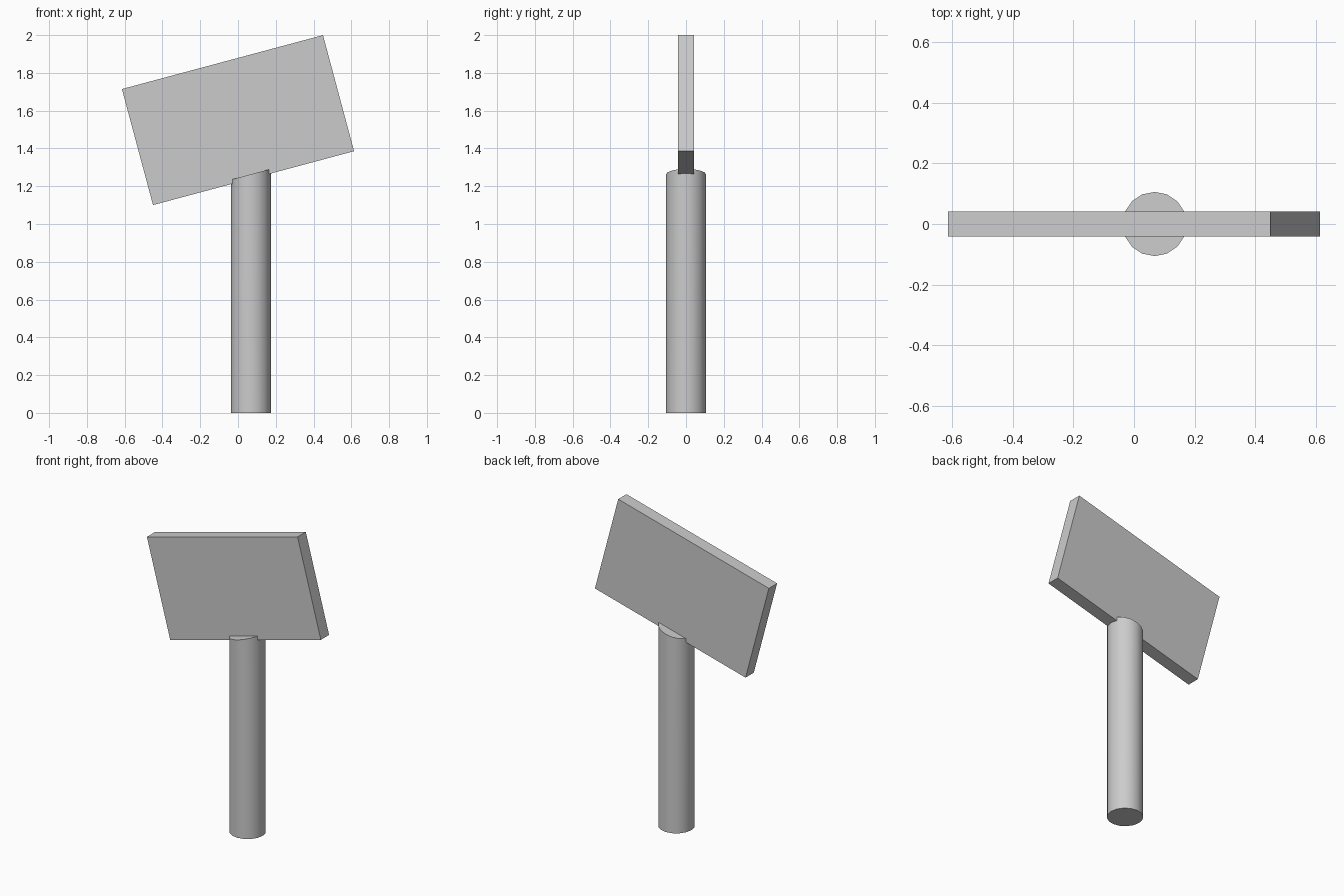
import bpy, math

if "Cube" in bpy.data.objects:
    bpy.data.objects.remove(bpy.data.objects["Cube"])

TILT = math.radians(15)

# Tilted flat board
bpy.ops.mesh.primitive_cube_add(size=1, location=(0, 0, 1.55), rotation=(0, -TILT, 0))
board = bpy.context.object
board.name = "board"
board.scale = (1.102, 0.083, 0.636)
bpy.ops.object.transform_apply(location=False, rotation=True, scale=True)

# Round post, its top end cut parallel to the board
HEIGHT = 1.263
bpy.ops.mesh.primitive_cylinder_add(vertices=16, radius=0.106, depth=HEIGHT,
                                    location=(0.068, 0, HEIGHT / 2))
post = bpy.context.object
post.name = "post"
for v in post.data.vertices:
    if v.co.z > 0:
        v.co.z += v.co.x * math.tan(TILT)
bpy.ops.object.shade_smooth_by_angle(angle=math.radians(30))
